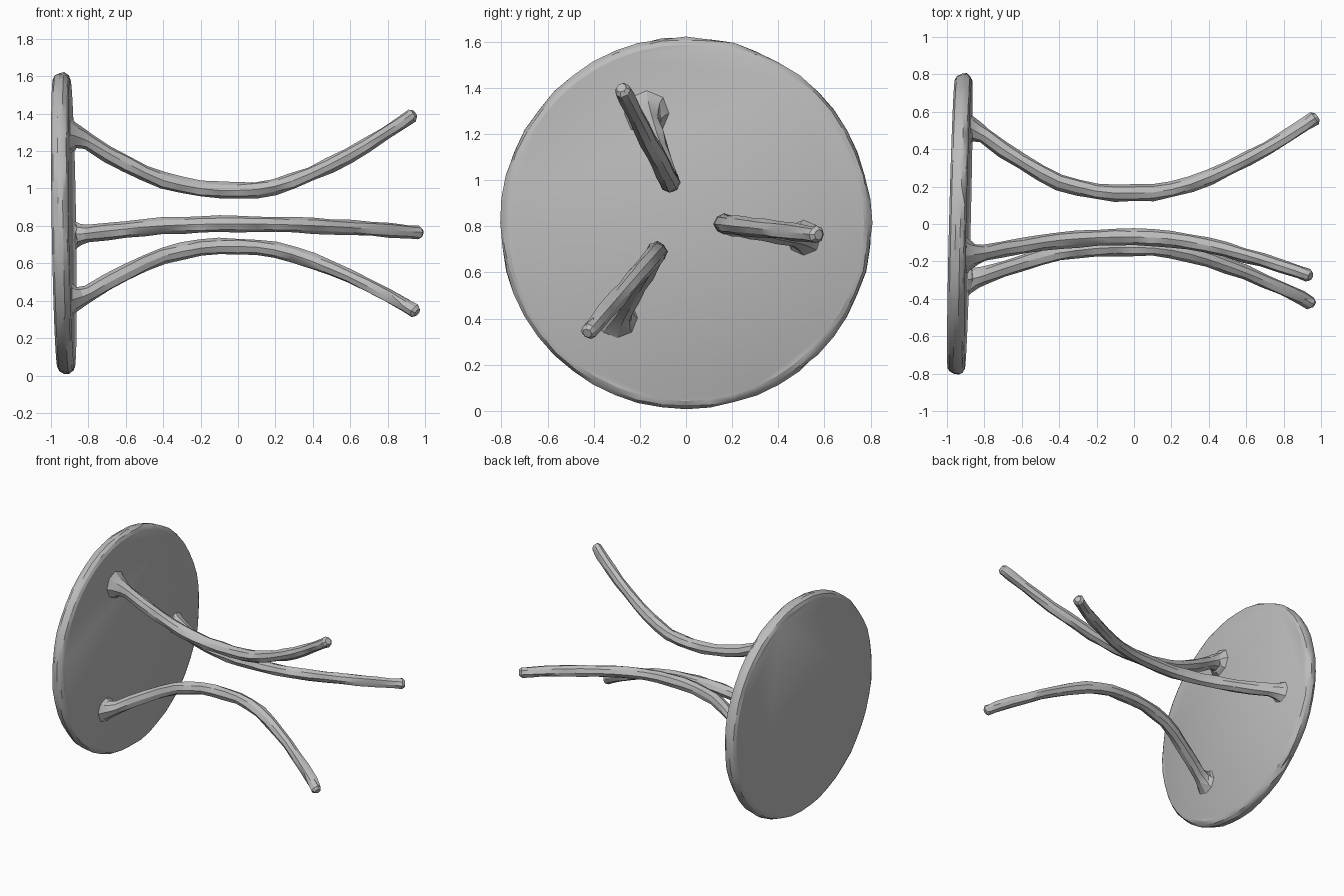
import bpy, bmesh, math, random
from mathutils import Vector

if "Cube" in bpy.data.objects:
    bpy.data.objects.remove(bpy.data.objects["Cube"])

random.seed(4)
grey = bpy.data.materials.new("plain grey")
grey.diffuse_color = (0.5, 0.5, 0.5, 1)
grey.use_nodes = True
grey.node_tree.nodes["Principled BSDF"].inputs["Base Color"].default_value = grey.diffuse_color


def skin(name, rings, smooth_angle):
    """Join rings of points into a closed, lightly faceted solid."""
    bm = bmesh.new()
    loops = [[bm.verts.new(p) for p in ring] for ring in rings]
    n = len(loops[0])
    for a, b in zip(loops, loops[1:]):
        for i in range(n):
            j = (i + 1) % n
            if random.random() < 0.5:
                bm.faces.new((a[i], a[j], b[j]))
                bm.faces.new((a[i], b[j], b[i]))
            else:
                bm.faces.new((a[i], a[j], b[i]))
                bm.faces.new((a[j], b[j], b[i]))
    bm.faces.new(loops[0])
    bm.faces.new(loops[-1])
    bmesh.ops.recalc_face_normals(bm, faces=bm.faces[:])
    mesh = bpy.data.meshes.new(name)
    bm.to_mesh(mesh)
    bm.free()
    mesh.materials.append(grey)
    obj = bpy.data.objects.new(name, mesh)
    bpy.context.collection.objects.link(obj)
    bpy.context.view_layer.objects.active = obj
    obj.select_set(True)
    bpy.ops.object.shade_smooth_by_angle(angle=math.radians(smooth_angle))
    obj.select_set(False)
    return obj


def ring(centre, axis, radius, sides, wobble):
    """Circle of points around an axis, roughened like hand carving."""
    u = axis.cross(Vector((0, 0, 1))).normalized()
    v = axis.cross(u).normalized()
    pts = []
    for i in range(sides):
        a = math.tau * i / sides
        r = radius + random.uniform(-wobble, wobble)
        pts.append(centre + (u * math.cos(a) + v * math.sin(a)) * r)
    return pts


# Round seat, lying on its edge and tilted slightly
seat_axis = Vector((1, -0.025, 0.0156)).normalized()
seat_centre = Vector((-0.931, 0, 0.814))
profile = [(0.772, -0.046, 0), (0.793, -0.035, 0.004), (0.805, -0.010, 0.004),
           (0.805, 0.015, 0.004), (0.793, 0.036, 0.004), (0.772, 0.046, 0)]
skin("seat", [ring(seat_centre + seat_axis * h, seat_axis, r, 48, w)
              for r, h, w in profile], 25)

# Shared bow of the legs: x position and share of the outward swing
BOW = [(-0.9, 1.0), (-0.87, 0.97), (-0.84, 0.92), (-0.8, 0.86), (-0.7, 0.66),
       (-0.6, 0.48), (-0.5, 0.31), (-0.4, 0.17), (-0.3, 0.09), (-0.2, 0.03),
       (-0.1, 0.0), (0.0, 0.0), (0.1, 0.01), (0.2, 0.05), (0.3, 0.12),
       (0.4, 0.22), (0.5, 0.335), (0.6, 0.46), (0.7, 0.60), (0.8, 0.75),
       (0.9, 0.91), (0.95, 1.0)]
FLARE = {0: 0.10, 1: 0.075, 2: 0.055, 3: 0.045}


def leg(name, base, mid, end, tip_x):
    """Bowed leg through (y, z) points at the seat, the middle and the tip."""
    base, mid, end = (Vector((0, *p)) for p in (base, mid, end))
    path = []
    for x, f in BOW:
        px = x if x < 0 else x * tip_x / 0.95
        path.append(mid.lerp(base if x < 0 else end, f) + Vector((px, 0, 0)))
    rings = []
    last = len(path) - 1
    for i, p in enumerate(path):
        axis = (path[min(i + 1, last)] - path[max(i - 1, 0)]).normalized()
        if i < 2:                       # flared foot sits square on the seat
            axis = seat_axis
        r = FLARE.get(i, 0.044 - 0.008 * max(0, p.x))
        rings.append(ring(p, axis, r, 8, 0.005 if i > 2 else 0.002))
    rings.append(ring(path[-1] + axis * 0.018, axis, 0.022, 8, 0.002))
    skin(name, rings, 22)


leg("upper_leg", (-0.17, 1.29), (-0.07, 0.99), (-0.275, 1.39), 0.93)
leg("back_leg", (0.52, 0.75), (0.165, 0.81), (0.565, 0.765), 0.965)
leg("lower_leg", (-0.30, 0.40), (-0.125, 0.69), (-0.42, 0.345), 0.945)
